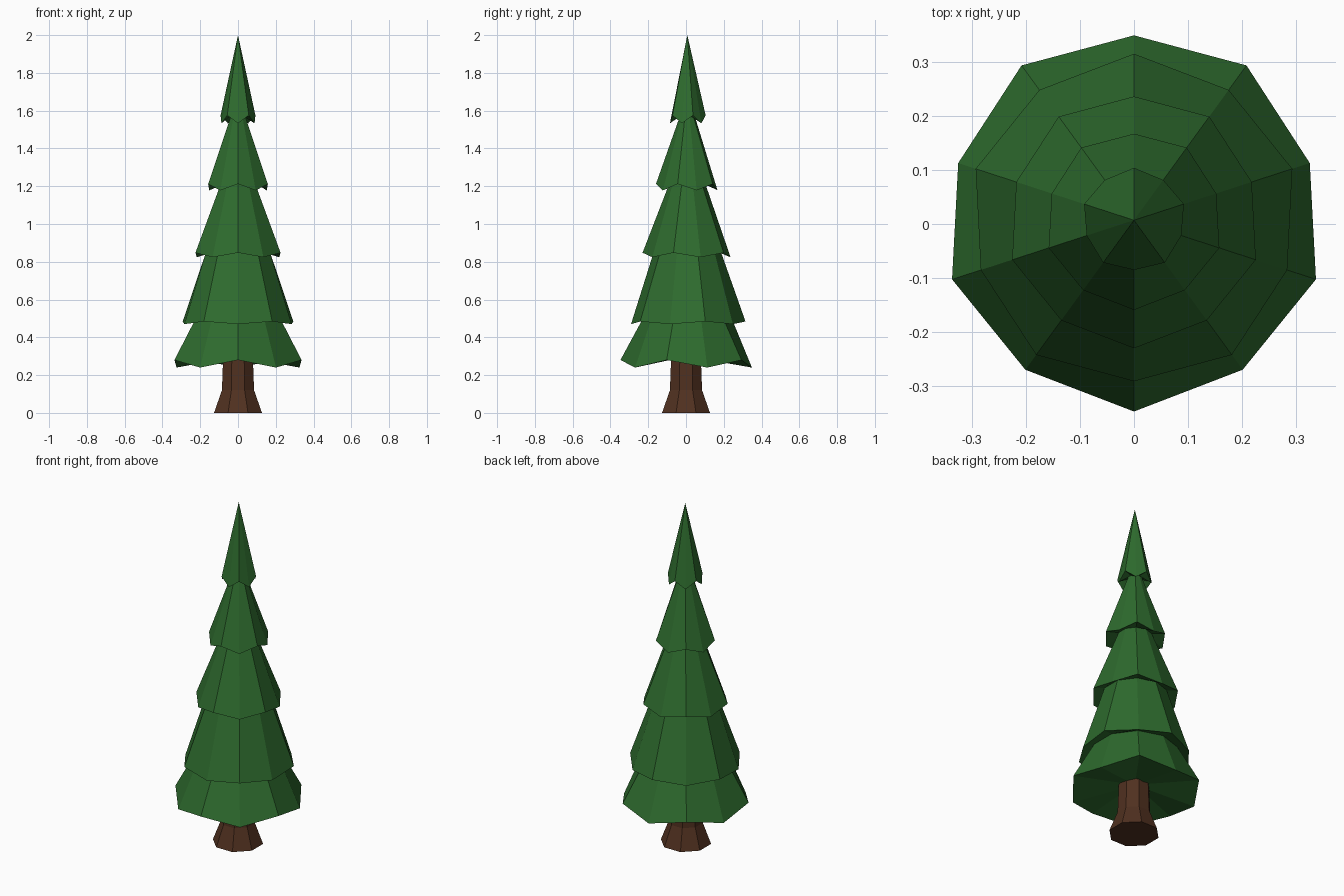
import bpy, bmesh, math

if "Cube" in bpy.data.objects:
    bpy.data.objects.remove(bpy.data.objects["Cube"])

CY = 0.007  # foliage axis sits slightly behind centre


def material(name, rgb):
    m = bpy.data.materials.new(name)
    m.diffuse_color = (*rgb, 1)
    m.use_nodes = True
    m.node_tree.nodes["Principled BSDF"].inputs["Base Color"].default_value = m.diffuse_color
    return m


def ring(bm, n, start, cy, a, b):
    """Ring of n points alternating between (radius, z) pairs a and b."""
    pts = []
    for i in range(n):
        t = start + i * 2 * math.pi / n
        r, z = a if i % 2 == 0 else b
        pts.append(bm.verts.new((r * math.cos(t), cy + r * math.sin(t), z)))
    return pts


def bridge(bm, low, high):
    n = len(low)
    for i in range(n):
        j = (i + 1) % n
        bm.faces.new((low[i], low[j], high[j], high[i]))


def fan(bm, loop, co):
    tip = bm.verts.new(co)
    for i in range(len(loop)):
        bm.faces.new((loop[i], loop[(i + 1) % len(loop)], tip))


def finish(bm, name, mat):
    bmesh.ops.recalc_face_normals(bm, faces=bm.faces)
    me = bpy.data.meshes.new(name)
    bm.to_mesh(me)
    bm.free()
    me.materials.append(mat)
    bpy.context.collection.objects.link(bpy.data.objects.new(name, me))


# Foliage: zigzag skirt rims, each followed by the narrow top of its tier
tiers = [  # front rim point, next rim point, tier top
    ((0.354, 0.28), (0.342, 0.24), (0.235, 0.50)),
    ((0.298, 0.47), (0.308, 0.484), (0.175, 0.86)),
    ((0.237, 0.848), (0.229, 0.824), (0.093, 1.22)),
    ((0.166, 1.212), (0.160, 1.178), (0.038, 1.575)),
    ((0.092, 1.533), (0.097, 1.575), None),
]
bm = bmesh.new()
prev = None
for a, b, top in tiers:
    rim = ring(bm, 10, -math.pi / 2, CY, a, b)
    if prev:
        bridge(bm, prev, rim)
    else:
        fan(bm, rim, (0, CY, 0.30))  # underside
    if top:
        prev = ring(bm, 10, -math.pi / 2, CY, top, top)
        bridge(bm, rim, prev)
    else:
        fan(bm, rim, (0, CY, 2.0))  # tip
finish(bm, "foliage", material("needles", (0.027, 0.147, 0.027)))

# Trunk: flared octagonal column
bm = bmesh.new()
prev = None
for r, z in [(0.1375, 0), (0.092, 0.12), (0.085, 0.30)]:
    loop = ring(bm, 8, math.pi / 8, 0, (r, z), (r, z))
    if prev:
        bridge(bm, prev, loop)
    else:
        bm.faces.new(loop)
    prev = loop
bm.faces.new(prev)
finish(bm, "trunk", material("bark", (0.08, 0.03, 0.014)))
